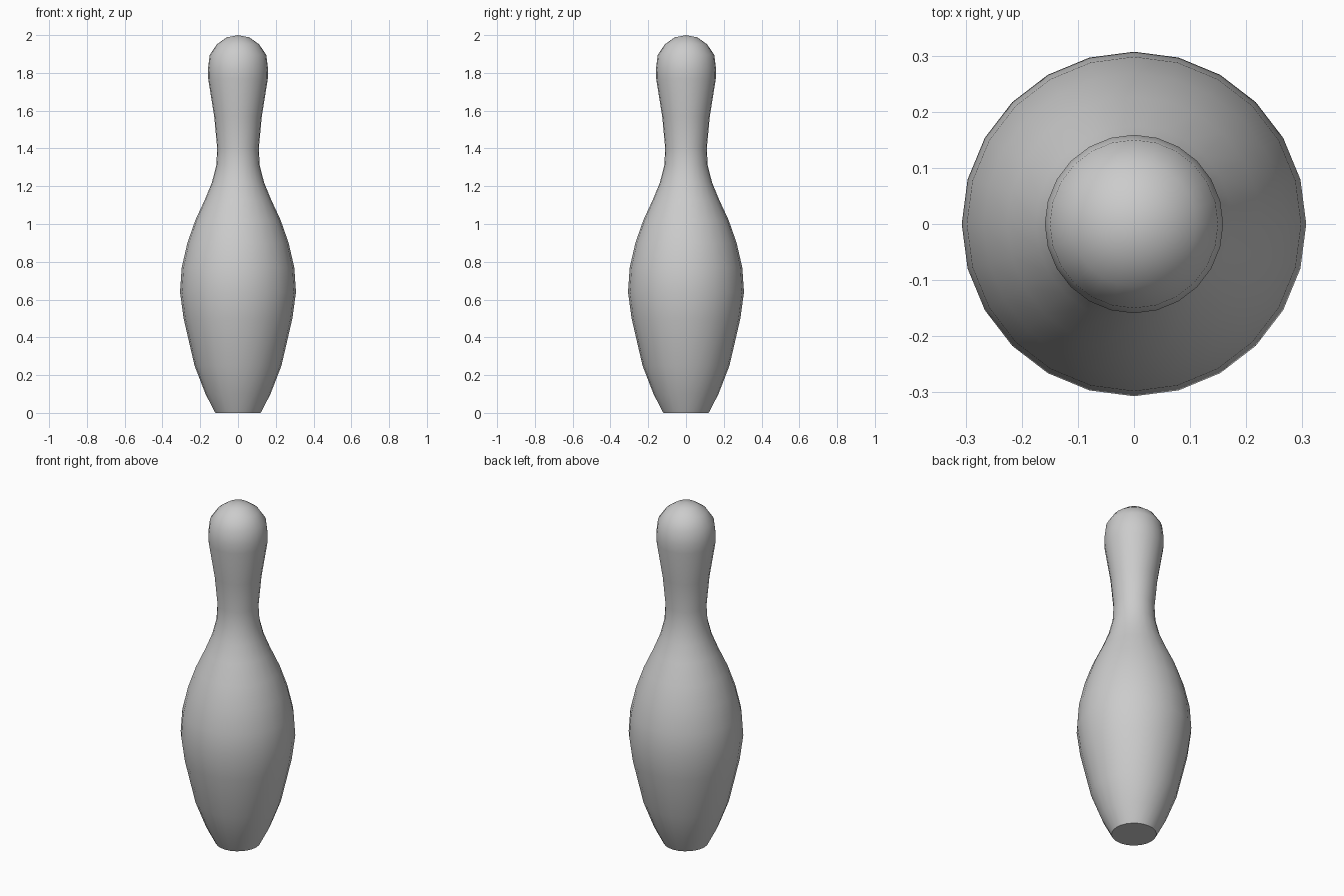
import bpy, bmesh, math

cube = bpy.data.objects.get("Cube")
if cube:
    bpy.data.objects.remove(cube, do_unlink=True)

# Plain grey material
grey = bpy.data.materials.new("light grey")
grey.use_nodes = True
colour = (0.6, 0.6, 0.6, 1)
grey.diffuse_color = colour
grey.node_tree.nodes["Principled BSDF"].inputs["Base Color"].default_value = colour

# Half profile of the pin: radius, height
profile = [(0, 0), (0.12, 0), (0.172, 0.1), (0.23, 0.25), (0.288, 0.5),
           (0.307, 0.64), (0.298, 0.77), (0.268, 0.9), (0.226, 1.02),
           (0.175, 1.13), (0.138, 1.22), (0.115, 1.31), (0.11, 1.4),
           (0.126, 1.57), (0.158, 1.77), (0.159, 1.82), (0.15, 1.895),
           (0.111, 1.952), (0.06, 1.988), (0, 2)]

# Lathe the profile around z
bm = bmesh.new()
points = [bm.verts.new((r, 0, z)) for r, z in profile]
edges = [bm.edges.new(pair) for pair in zip(points, points[1:])]
bmesh.ops.spin(bm, geom=points + edges, cent=(0, 0, 0), axis=(0, 0, 1),
               angle=math.tau, steps=24, use_duplicate=False)
bmesh.ops.remove_doubles(bm, verts=bm.verts, dist=0.0005)
bmesh.ops.recalc_face_normals(bm, faces=bm.faces)
mesh = bpy.data.meshes.new("bowling_pin")
bm.to_mesh(mesh)
bm.free()
mesh.materials.append(grey)
pin = bpy.data.objects.new("bowling_pin", mesh)
bpy.context.collection.objects.link(pin)

# Smooth body with a crisp base rim
bpy.ops.object.select_all(action='DESELECT')
pin.select_set(True)
bpy.context.view_layer.objects.active = pin
bpy.ops.object.shade_smooth_by_angle(angle=math.radians(40))
